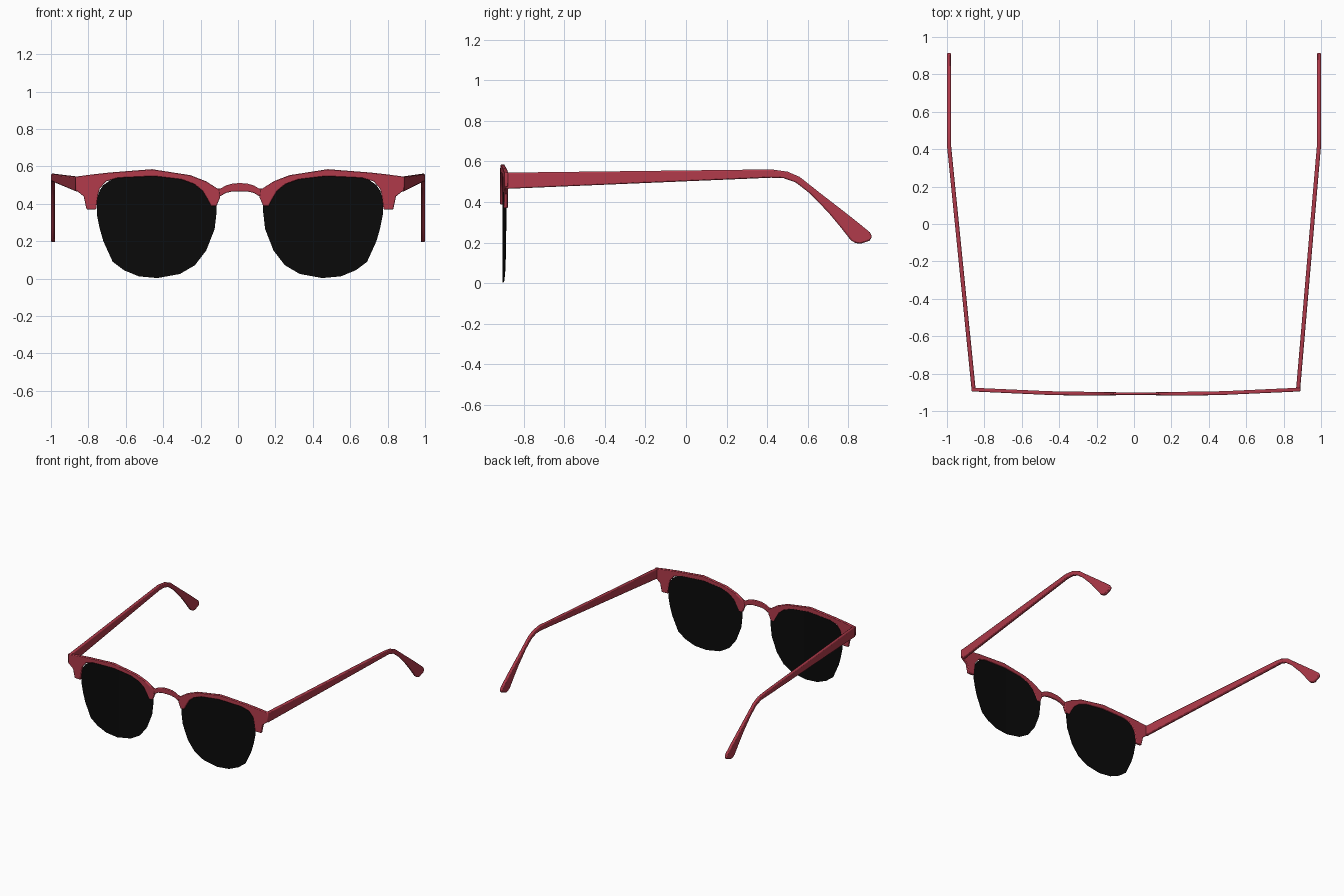
import bpy, bmesh
from mathutils import Vector

if "Cube" in bpy.data.objects:
    bpy.data.objects.remove(bpy.data.objects["Cube"])

CX = 0.01  # centre line of the front frame


def material(name, rgb):
    m = bpy.data.materials.new(name)
    m.diffuse_color = (*rgb, 1)
    m.use_nodes = True
    m.node_tree.nodes["Principled BSDF"].inputs["Base Color"].default_value = m.diffuse_color
    return m


red = material("red plastic", (0.44, 0.043, 0.07))
black = material("black glass", (0.003, 0.003, 0.003))


def loft(name, pairs, thick, mat, bevel=0.0):
    """Solid strip through pairs of points, thickened by the vector on both sides."""
    bm = bmesh.new()
    t = Vector(thick) / 2
    rings = []
    for a, b in pairs:
        a, b = Vector(a), Vector(b)
        rings.append([bm.verts.new(p) for p in (a - t, b - t, b + t, a + t)])
    for r, s in zip(rings, rings[1:]):
        for i in range(4):
            j = (i + 1) % 4
            bm.faces.new((r[i], r[j], s[j], s[i]))
    bm.faces.new(rings[0])
    bm.faces.new(rings[-1][::-1])
    bmesh.ops.recalc_face_normals(bm, faces=bm.faces)
    me = bpy.data.meshes.new(name)
    bm.to_mesh(me)
    bm.free()
    me.materials.append(mat)
    ob = bpy.data.objects.new(name, me)
    bpy.context.collection.objects.link(ob)
    if bevel:
        mod = ob.modifiers.new("rounded edges", 'BEVEL')
        mod.width = bevel
        mod.segments = 2
        mod.limit_method = 'ANGLE'
        mod.angle_limit = 0.9
    bpy.ops.object.select_all(action='DESELECT')
    ob.select_set(True)
    bpy.context.view_layer.objects.active = ob
    bpy.ops.object.shade_smooth_by_angle(angle=0.6)
    return ob


def brow_y(x):
    return -0.907 + 0.022 * max(0, (x - 0.4) / 0.48)


def lens_y(x):
    return -0.901 + 0.014 * max(0, (x - 0.45) / 0.31)


# Brow strip: outer x, z and inner x, z, from nose to hinge
BROW = [(.125, .388, .155, .388), (.105, .435, .17, .42), (.11, .475, .20, .47),
        (.18, .52, .245, .505), (.265, .553, .315, .53), (.47, .585, .46, .547),
        (.70, .567, .65, .538), (.79, .557, .715, .52), (.88, .545, .75, .48),
        (.88, .476, .757, .45), (.835, .44, .762, .42), (.82, .37, .768, .37)]
# Lens: x, top z, bottom z
LENS = [(.124, .41, .36), (.135, .44, .265), (.18, .475, .15), (.24, .51, .072),
        (.32, .535, .025), (.44, .555, .003), (.54, .555, .012), (.62, .545, .045),
        (.68, .535, .09), (.73, .50, .20), (.75, .47, .27), (.765, .42, .345)]
# Temple arm: top y, z and bottom y, z, from hinge to ear tip
ARM = [(-.89, .545, -.89, .465), (.42, .561, .42, .52), (.50, .55, .48, .518),
       (.56, .524, .54, .497), (.66, .445, .61, .443), (.77, .36, .70, .35),
       (.84, .305, .76, .278), (.905, .252, .812, .212), (.917, .23, .835, .198),
       (.905, .21, .86, .195)]

for side, s in (("right", 1), ("left", -1)):
    loft(side + "_brow",
         [((CX + s * a, brow_y(a), z), (CX + s * b, brow_y(b), w)) for a, z, b, w in BROW],
         (0, 0.02, 0), red, 0.005)
    loft(side + "_lens",
         [((CX + s * x, lens_y(x), t), (CX + s * x, lens_y(x), b)) for x, t, b in LENS],
         (0, 0.004, 0), black)

    def arm_x(y):
        hinge = CX + s * 0.867
        return hinge + (s * 0.989 - hinge) * min(1, (y + 0.89) / 1.31)

    loft(side + "_temple",
         [((arm_x(a), a, z), (arm_x(b), b, w)) for a, z, b, w in ARM],
         (0.022, 0, 0), red, 0.007)

# Nose bridge arch
BRIDGE = [(0, .511, .467), (.04, .508, .466), (.075, .498, .458), (.10, .483, .443), (.14, .48, .43)]
arch = [(-x, t, b) for x, t, b in BRIDGE[:0:-1]] + BRIDGE
loft("nose_bridge", [((CX + x, -.908, t), (CX + x, -.908, b)) for x, t, b in arch],
     (0, 0.014, 0), red, 0.004)
